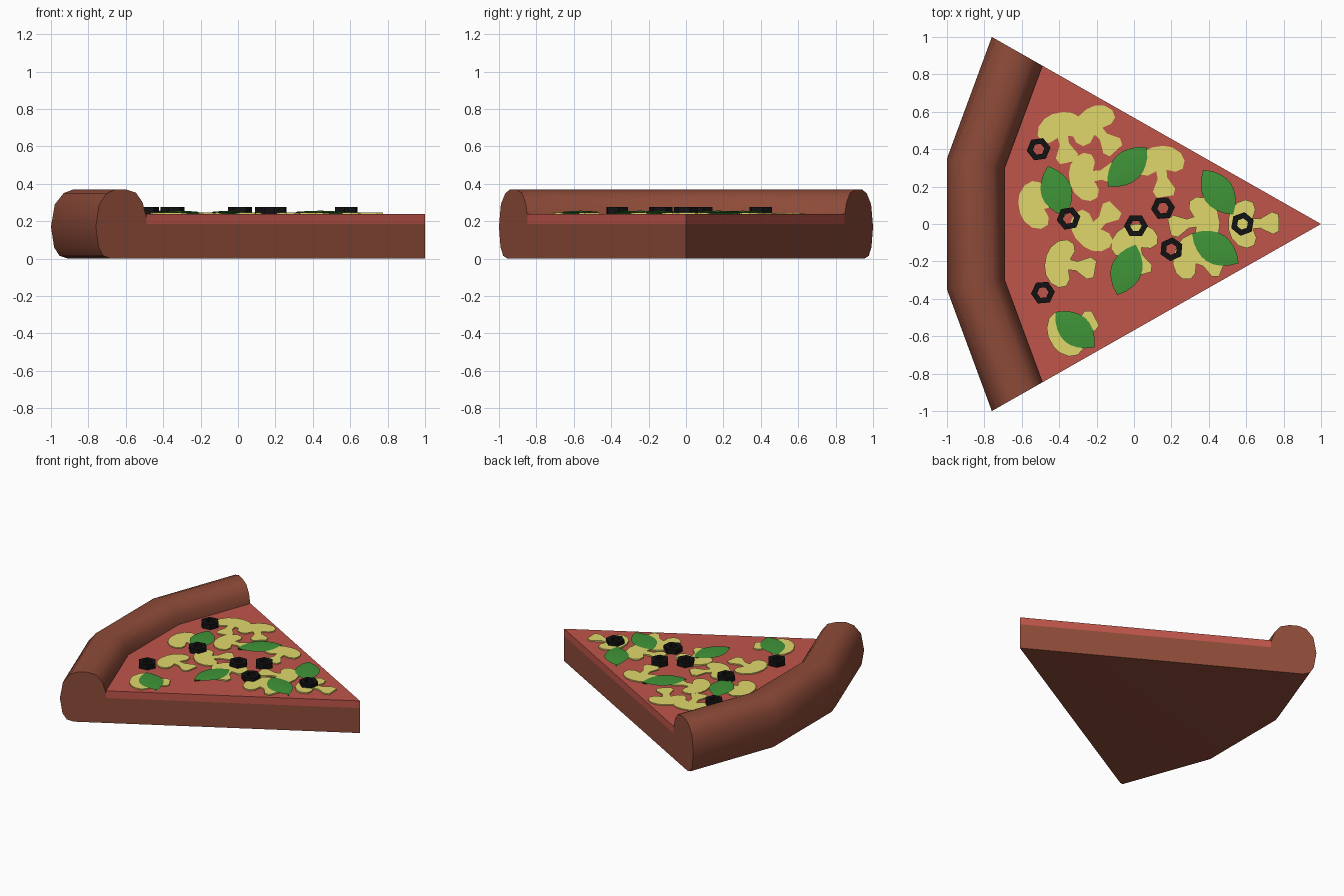
import bpy, bmesh
from math import cos, sin, pi, atan2, radians
from mathutils import Vector

if "Cube" in bpy.data.objects:
    bpy.data.objects.remove(bpy.data.objects["Cube"])


def material(name, rgb):
    m = bpy.data.materials.new(name)
    m.diffuse_color = (*rgb, 1)
    m.use_nodes = True
    m.node_tree.nodes["Principled BSDF"].inputs["Base Color"].default_value = m.diffuse_color
    return m


CRUST = material("crust_brown", (0.27, 0.07, 0.04))
SAUCE = material("sauce_red", (0.52, 0.09, 0.07))
MUSHROOM = material("mushroom_yellow", (0.75, 0.68, 0.15))
LEAF = material("leaf_green", (0.05, 0.30, 0.04))
OLIVE = material("olive_black", (0.006, 0.006, 0.006))


def make(name, verts, faces, mat, smooth=None, loc=(0, 0, 0), rot=0):
    bm = bmesh.new()
    vs = [bm.verts.new(v) for v in verts]
    for f in faces:
        bm.faces.new([vs[i] for i in f])
    bmesh.ops.remove_doubles(bm, verts=bm.verts, dist=1e-5)
    bmesh.ops.recalc_face_normals(bm, faces=bm.faces)
    me = bpy.data.meshes.new(name)
    bm.to_mesh(me)
    bm.free()
    me.materials.append(mat)
    if smooth:
        me.shade_smooth()
        me.set_sharp_from_angle(angle=radians(smooth))
    ob = bpy.data.objects.new(name, me)
    ob.location = loc
    ob.rotation_euler.z = rot
    bpy.context.collection.objects.link(ob)
    return ob


def prism(name, outline, z0, z1, mat, **kw):
    n = len(outline)
    verts = [(x, y, z) for z in (z0, z1) for x, y in outline]
    faces = [list(range(n)), list(range(n, 2 * n))]
    faces += [(i, (i + 1) % n, (i + 1) % n + n, i + n) for i in range(n)]
    return make(name, verts, faces, mat, **kw)


# Slice directions from the tip to the outer rim
TIP = Vector((1, 0))
RIM = [Vector(p) - TIP for p in ((-0.76, -1), (-1, -0.35), (-1, 0.35), (-0.76, 1))]
INNER = 0.8466

# Crust and base: radial cross-section (x on the cut face, z) swept round the rim
section = [(1, 0), (-0.68, 0), (-0.72, 0.015), (-0.745, 0.06), (-0.76, 0.17),
           (-0.742, 0.29), (-0.70, 0.35), (-0.655, 0.37), (-0.60, 0.37),
           (-0.545, 0.352), (-0.51, 0.30), (-0.49, 0.22), (-0.49, 0.185), (1, 0.185)]
n = len(section)
verts = []
for d in RIM:
    for x, z in section:
        p = TIP + d * ((1 - x) / 1.76)
        verts.append((p.x, p.y, z))
faces = [list(range(n)), list(range(3 * n, 4 * n))]
for r in range(3):
    faces += [(r * n + i, r * n + i + 1, (r + 1) * n + i + 1, (r + 1) * n + i)
              for i in range(n - 1)]
make("crust", verts, faces, CRUST, smooth=38)

# Sauce layer
prism("sauce", [TIP] + [TIP + d * INNER for d in RIM], 0.185, 0.238, SAUCE)

# Mushroom slices: half outline mirrored, stem along +x; (cap x, cap y, stem angle)
half = [(-0.085, 0.03), (-0.07, 0.075), (-0.035, 0.115), (0.01, 0.13), (0.05, 0.115),
        (0.062, 0.075), (0.045, 0.028), (0.085, 0.025), (0.15, 0.06), (0.185, 0.045)]
outline = half + [(x, -y) for x, y in reversed(half)]
mushrooms = [(-0.53, 0.10, 10), (-0.39, 0.51, -78), (-0.22, 0.53, -48), (-0.26, 0.25, 8),
             (0.14, 0.33, -82), (-0.23, -0.04, 45), (-0.39, -0.21, -10), (-0.37, -0.59, 28),
             (0.0, -0.09, -75), (0.37, 0.02, 192), (0.30, -0.17, -22), (0.59, 0.0, 2)]
for i, (x, y, a) in enumerate(mushrooms):
    prism(f"mushroom_{i + 1}", outline, 0.232, 0.2445 + 0.0003 * i, MUSHROOM,
          loc=(x, y, 0), rot=radians(a))

# Basil leaves: gently domed, pointed ovals given by their two ends
leaves = [((-0.46, 0.31), (-0.37, 0.04)), ((0.07, 0.41), (-0.14, 0.20)),
          ((0.37, 0.29), (0.53, 0.05)), ((0.31, -0.05), (0.56, -0.21)),
          ((0.01, -0.11), (-0.09, -0.38)), ((-0.42, -0.47), (-0.21, -0.66))]
K = 8
for i, (a, b) in enumerate(leaves):
    a, b = Vector(a), Vector(b)
    d, c = b - a, (a + b) / 2
    L = d.length
    verts, faces = [], []
    for k in range(K + 1):
        t = k / K
        w = 0.083 * sin(pi * t) ** 0.8 if 0 < k < K else 0
        rise = 0.006 * sin(pi * t)
        x = (t - 0.5) * L
        verts += [(x, -w, 0.249), (x, 0, 0.250 + rise), (x, w, 0.249), (x, 0, 0.236)]
    for k in range(K):
        for j in range(4):
            q = (j + 1) % 4
            faces.append((4 * k + j, 4 * k + q, 4 * k + 4 + q, 4 * k + 4 + j))
    make(f"basil_leaf_{i + 1}", verts, faces, LEAF, smooth=30,
         loc=(c.x, c.y, 0), rot=atan2(d.y, d.x))

# Olive rings: six-sided
olives = [(-0.51, 0.40, 8), (-0.35, 0.03, 10), (0.01, -0.01, 0), (0.155, 0.085, 5),
          (0.20, -0.135, 25), (0.58, 0.0, 20), (-0.487, -0.367, 5)]
rings = [(0.064, 0.236), (0.064, 0.275), (0.031, 0.275), (0.031, 0.236)]
for i, (x, y, a) in enumerate(olives):
    verts = [(r * cos(k * pi / 3), r * sin(k * pi / 3), z) for r, z in rings for k in range(6)]
    faces = [(6 * j + k, 6 * j + (k + 1) % 6,
              6 * ((j + 1) % 4) + (k + 1) % 6, 6 * ((j + 1) % 4) + k)
             for j in range(4) for k in range(6)]
    make(f"olive_ring_{i + 1}", verts, faces, OLIVE, loc=(x, y, 0), rot=radians(a))
